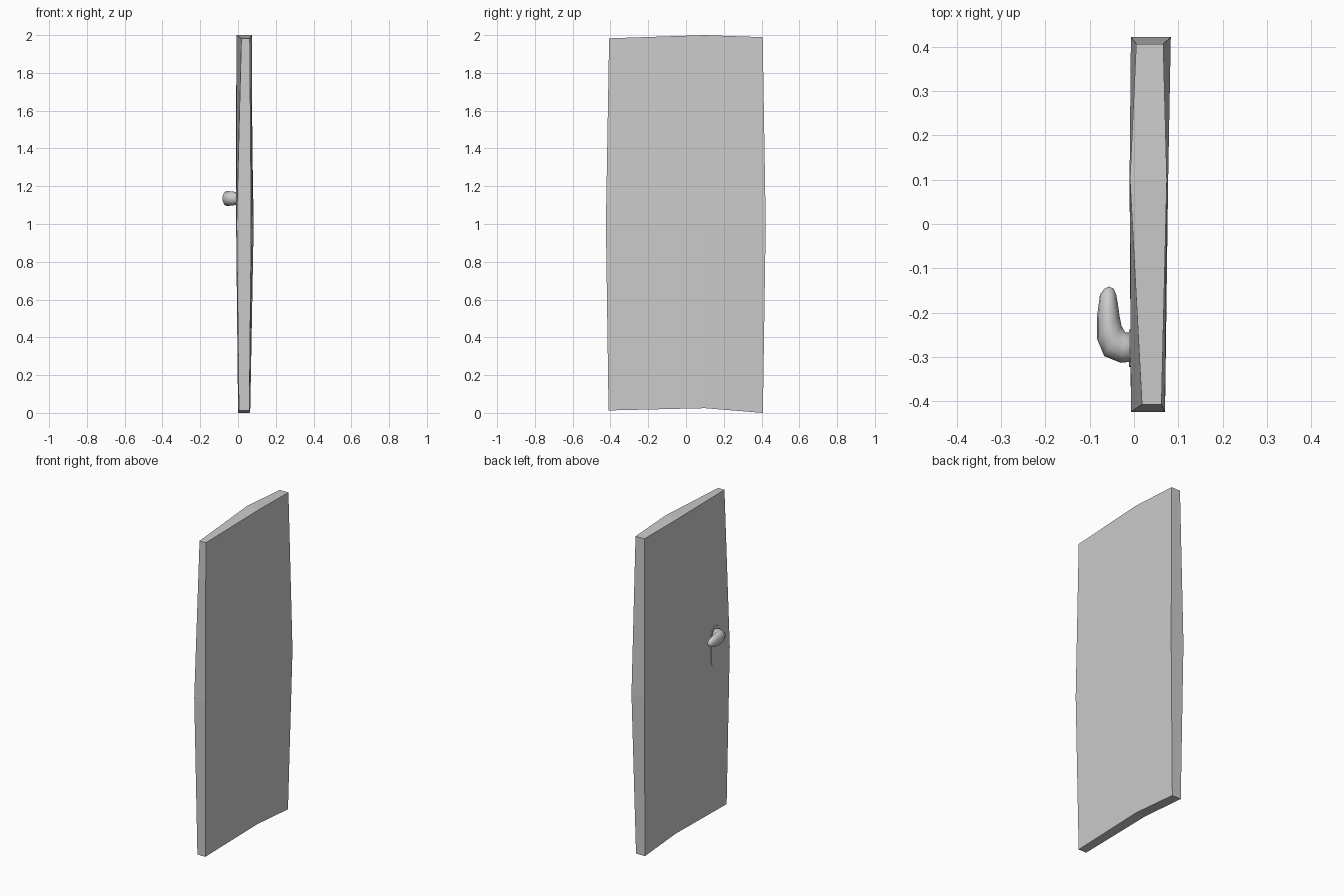
import bpy, bmesh, math

if "Cube" in bpy.data.objects:
    bpy.data.objects.remove(bpy.data.objects["Cube"])


def make_object(name, bm, smooth=False):
    bmesh.ops.recalc_face_normals(bm, faces=bm.faces[:])
    mesh = bpy.data.meshes.new(name)
    bm.to_mesh(mesh)
    bm.free()
    for p in mesh.polygons:
        p.use_smooth = smooth
    obj = bpy.data.objects.new(name, mesh)
    bpy.context.collection.objects.link(obj)
    return obj


def bridge(bm, a, b):
    for i in range(len(a)):
        j = (i + 1) % len(a)
        bm.faces.new((a[i], a[j], b[j], b[i]))


# Door slab: warped 3 x 3 stations, each (x back, x front, y, z)
STATIONS = [
    [(0.005, 0.060, -0.41, 0.013), (0.000, 0.065, 0.10, 0.025), (0.000, 0.062, 0.407, 0.0)],
    [(-0.007, 0.070, -0.424, 1.0), (-0.010, 0.077, 0.10, 1.0), (-0.007, 0.083, 0.422, 1.0)],
    [(0.018, 0.062, -0.407, 1.983), (-0.009, 0.074, 0.10, 2.0), (0.005, 0.066, 0.406, 1.989)],
]
bm = bmesh.new()
sides = [[[bm.verts.new((s[k], s[2], s[3])) for s in row] for row in STATIONS] for k in (0, 1)]
for g in sides:
    for r in range(2):
        for c in range(2):
            bm.faces.new((g[r][c], g[r][c + 1], g[r + 1][c + 1], g[r + 1][c]))


def rim(g):
    return g[0] + [g[1][2]] + g[2][::-1] + [g[1][0]]


bridge(bm, rim(sides[0]), rim(sides[1]))
make_object("door_slab", bm)

# Rounded plate behind the handle
bm = bmesh.new()
Y, R, Z_LOW, Z_HIGH = -0.28, 0.042, 0.97, 1.145
outline = []
for zc, start in ((Z_HIGH, 0), (Z_LOW, math.pi)):
    for i in range(7):
        a = start + math.pi * i / 6
        outline.append((Y + R * math.cos(a), zc + R * math.sin(a)))
back = [bm.verts.new((0.01, y, z)) for y, z in outline]
front = [bm.verts.new((-0.011, y, z)) for y, z in outline]
bridge(bm, back, front)
bm.faces.new(back)
bm.faces.new(front)
make_object("handle_plate", bm)

# Curved lever: inner point, outer point, half height of each ring
RINGS = [
    ((0.010, -0.247), (0.010, -0.309), 0.034),
    ((-0.020, -0.244), (-0.030, -0.313), 0.036),
    ((-0.028, -0.230), (-0.067, -0.298), 0.039),
    ((-0.033, -0.205), (-0.083, -0.260), 0.040),
    ((-0.036, -0.182), (-0.083, -0.205), 0.035),
    ((-0.040, -0.160), (-0.077, -0.160), 0.026),
    ((-0.046, -0.146), (-0.067, -0.146), 0.014),
]
SIDES = 12
bm = bmesh.new()
loops = []
for (x0, y0), (x1, y1), h in RINGS:
    ring = []
    for i in range(SIDES):
        a = 2 * math.pi * i / SIDES
        t = (1 + math.cos(a)) / 2
        ring.append(bm.verts.new((x0 + (x1 - x0) * t, y0 + (y1 - y0) * t, 1.135 + h * math.sin(a))))
    loops.append(ring)
for a, b in zip(loops, loops[1:]):
    bridge(bm, a, b)
bm.faces.new(loops[0])
tip = bm.verts.new((-0.056, -0.141, 1.135))
for i in range(SIDES):
    bm.faces.new((loops[-1][i], loops[-1][(i + 1) % SIDES], tip))
make_object("handle_lever", bm, smooth=True)
